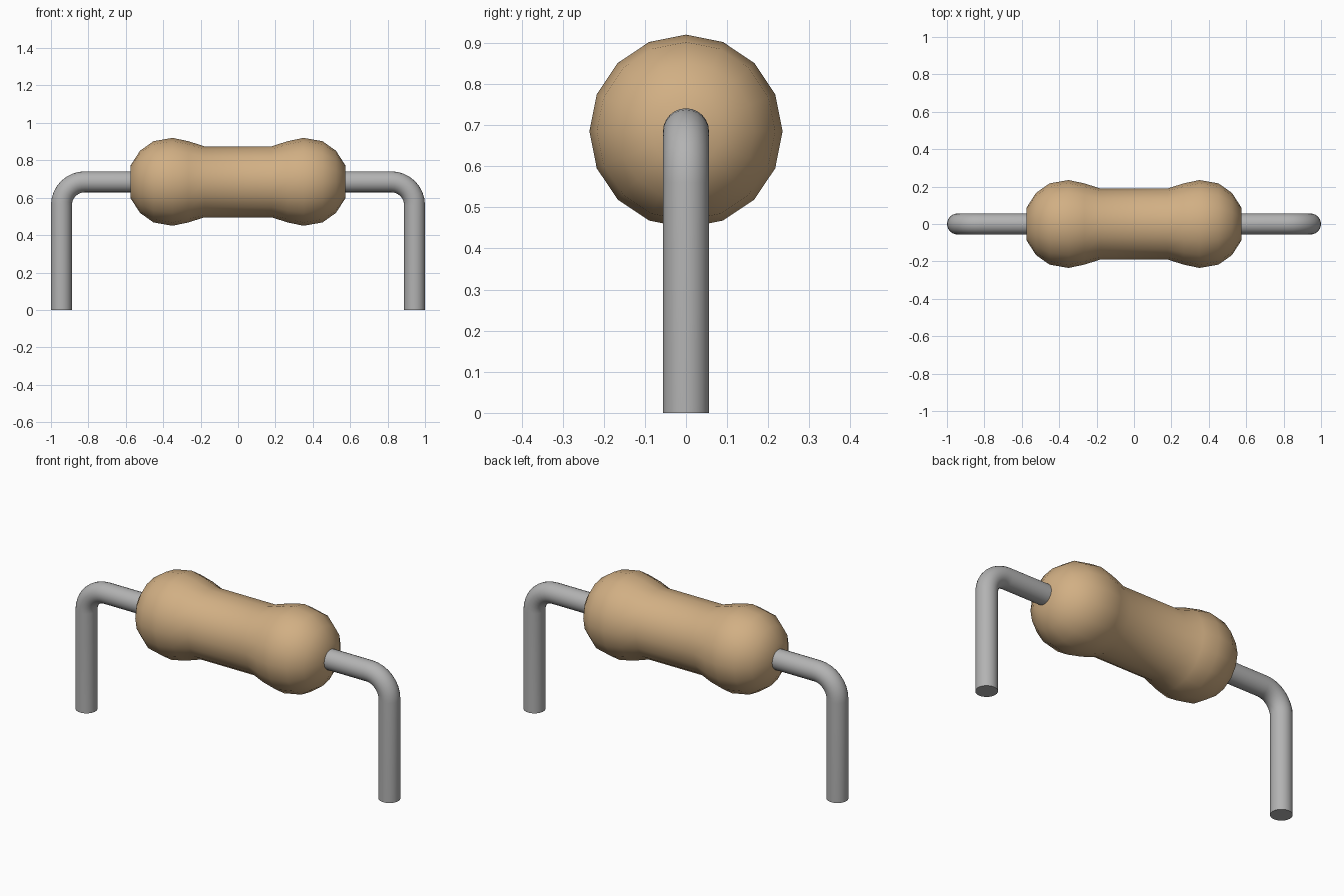
import bpy, bmesh, math

old = bpy.data.objects.get("Cube")
if old:
    bpy.data.objects.remove(old, do_unlink=True)

AXIS_Z = 0.685      # height of the body axis
LEAD_R = 0.056      # wire radius


def make_material(name, rgb):
    mat = bpy.data.materials.new(name)
    mat.use_nodes = True
    mat.diffuse_color = (*rgb, 1)
    mat.node_tree.nodes["Principled BSDF"].inputs["Base Color"].default_value = (*rgb, 1)
    return mat


def sweep(name, stations, sides, mat):
    """Skin round rings along a path in the xz plane: (x, z, radius, heading)."""
    bm = bmesh.new()
    rings = []
    for x, z, r, heading in stations:
        ring = []
        for i in range(sides):
            a = 2 * math.pi * i / sides
            out = r * math.cos(a)
            ring.append(bm.verts.new((x - out * math.sin(heading), r * math.sin(a),
                                      z + out * math.cos(heading))))
        rings.append(ring)
    for lo, hi in zip(rings, rings[1:]):
        for i in range(sides):
            j = (i + 1) % sides
            bm.faces.new((lo[i], lo[j], hi[j], hi[i]))
    bm.faces.new(rings[0])
    bm.faces.new(rings[-1])
    bmesh.ops.recalc_face_normals(bm, faces=bm.faces)
    mesh = bpy.data.meshes.new(name)
    bm.to_mesh(mesh)
    bm.free()
    mesh.materials.append(mat)
    obj = bpy.data.objects.new(name, mesh)
    bpy.context.collection.objects.link(obj)
    bpy.ops.object.select_all(action='DESELECT')
    obj.select_set(True)
    bpy.context.view_layer.objects.active = obj
    bpy.ops.object.shade_smooth_by_angle(angle=math.radians(40))
    return obj


tan = make_material("tan ceramic", (0.64, 0.43, 0.23))
grey = make_material("grey metal", (0.45, 0.45, 0.45))

# Body: narrow barrel with a bulb at each end, mirrored about the middle
half = [(0.18, 0.19), (0.265, 0.217), (0.35, 0.235), (0.452, 0.217),
        (0.524, 0.166), (0.576, 0.085)]
profile = [(-x, r) for x, r in reversed(half)] + half
sweep("body", [(x, AXIS_Z, r, 0) for x, r in profile], 16, tan)

# Leads: straight out of the body, round bend, then down to the ground
BEND_R, LEG_X = 0.125, 0.944
for side, name in ((1, "left_lead"), (-1, "right_lead")):
    path = [(0.5, AXIS_Z, 0)]
    for i in range(9):
        t = math.pi / 2 * i / 8
        path.append((LEG_X - BEND_R + BEND_R * math.sin(t),
                     AXIS_Z - BEND_R + BEND_R * math.cos(t), -t))
    path.append((LEG_X, 0, -math.pi / 2))
    sweep(name, [(side * x, z, LEAD_R, side * h) for x, z, h in path], 24, grey)
